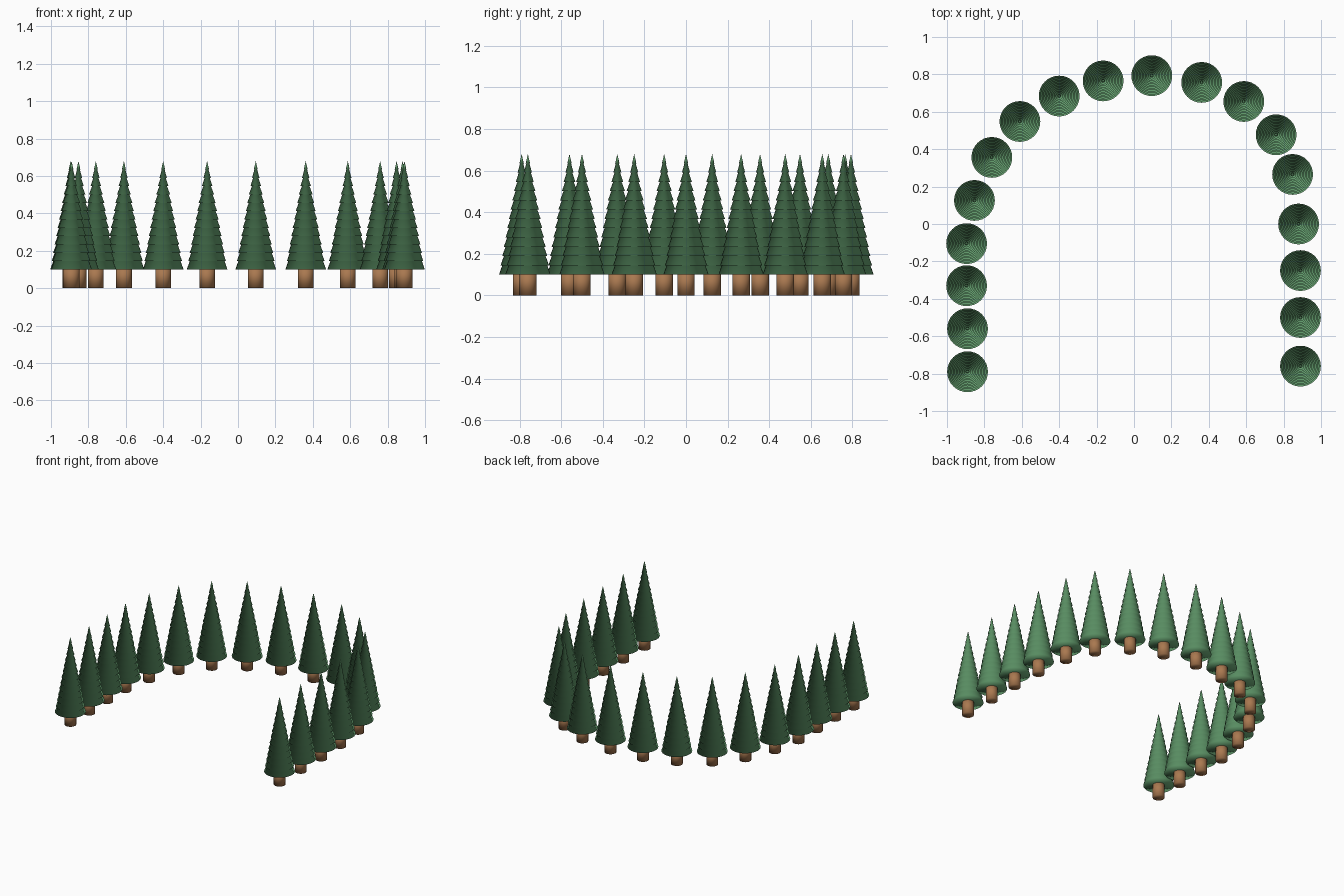
import bpy, bmesh, math

if "Cube" in bpy.data.objects:
    bpy.data.objects.remove(bpy.data.objects["Cube"])

SEG = 32

def material(name, rgb):
    m = bpy.data.materials.new(name)
    m.diffuse_color = (*rgb, 1)
    m.use_nodes = True
    m.node_tree.nodes["Principled BSDF"].inputs["Base Color"].default_value = m.diffuse_color
    return m

def lathe(name, profile, mat):
    """Mesh revolved about z from (radius, z) points, closed at both ends."""
    bm = bmesh.new()
    rings = []
    for r, z in profile:
        if r == 0:
            rings.append([bm.verts.new((0, 0, z))])
        else:
            rings.append([bm.verts.new((r * math.cos(a), r * math.sin(a), z))
                          for a in (2 * math.pi * i / SEG for i in range(SEG))])
    for a, b in zip(rings, rings[1:]):
        for i in range(SEG):
            j = (i + 1) % SEG
            if len(a) == 1:
                bm.faces.new((a[0], b[j], b[i]))
            elif len(b) == 1:
                bm.faces.new((a[i], a[j], b[0]))
            else:
                bm.faces.new((a[i], a[j], b[j], b[i]))
    for f in bm.faces:
        f.smooth = True
    for e in bm.edges:
        if len(e.link_faces) == 2 and e.calc_face_angle() > math.radians(30):
            e.smooth = False
    me = bpy.data.meshes.new(name)
    bm.to_mesh(me)
    bm.free()
    me.materials.append(mat)
    return me

# Trunk
trunk = lathe("trunk", [(0, 0), (0.042, 0), (0.042, 0.12), (0, 0.12)],
              material("bark", (0.40, 0.19, 0.08)))

# Foliage: stacked skirts, each overhanging the one below
LAYERS, Z0, Z1, R = 13, 0.10, 0.68, 0.109
def outer(i):
    return R * (1 - i / LAYERS) ** 0.92
pitch = (Z1 - Z0) / LAYERS
profile = [(0, Z0)]
for i in range(LAYERS):
    z = Z0 + i * pitch
    profile.append((outer(i), z))
    if i < LAYERS - 1:
        nxt = outer(i + 1)
        profile.append((nxt - min(0.008, nxt * 0.3), z + pitch))
profile.append((0, Z1))
foliage = lathe("foliage", profile, material("needles", (0.13, 0.35, 0.16)))

# Horseshoe row of trees
spots = [(-0.89, -0.79), (-0.89, -0.56), (-0.895, -0.33), (-0.895, -0.105),
         (-0.853, 0.126), (-0.76, 0.356), (-0.61, 0.548), (-0.40, 0.684),
         (-0.165, 0.765), (0.095, 0.793), (0.362, 0.757), (0.587, 0.655),
         (0.76, 0.477), (0.848, 0.265), (0.88, 0.0), (0.89, -0.249),
         (0.89, -0.50), (0.89, -0.76)]
for n, (x, y) in enumerate(spots, 1):
    for part, me in (("trunk", trunk), ("foliage", foliage)):
        ob = bpy.data.objects.new(f"tree_{n}_{part}", me)
        ob.location = (x, y, 0)
        bpy.context.collection.objects.link(ob)
